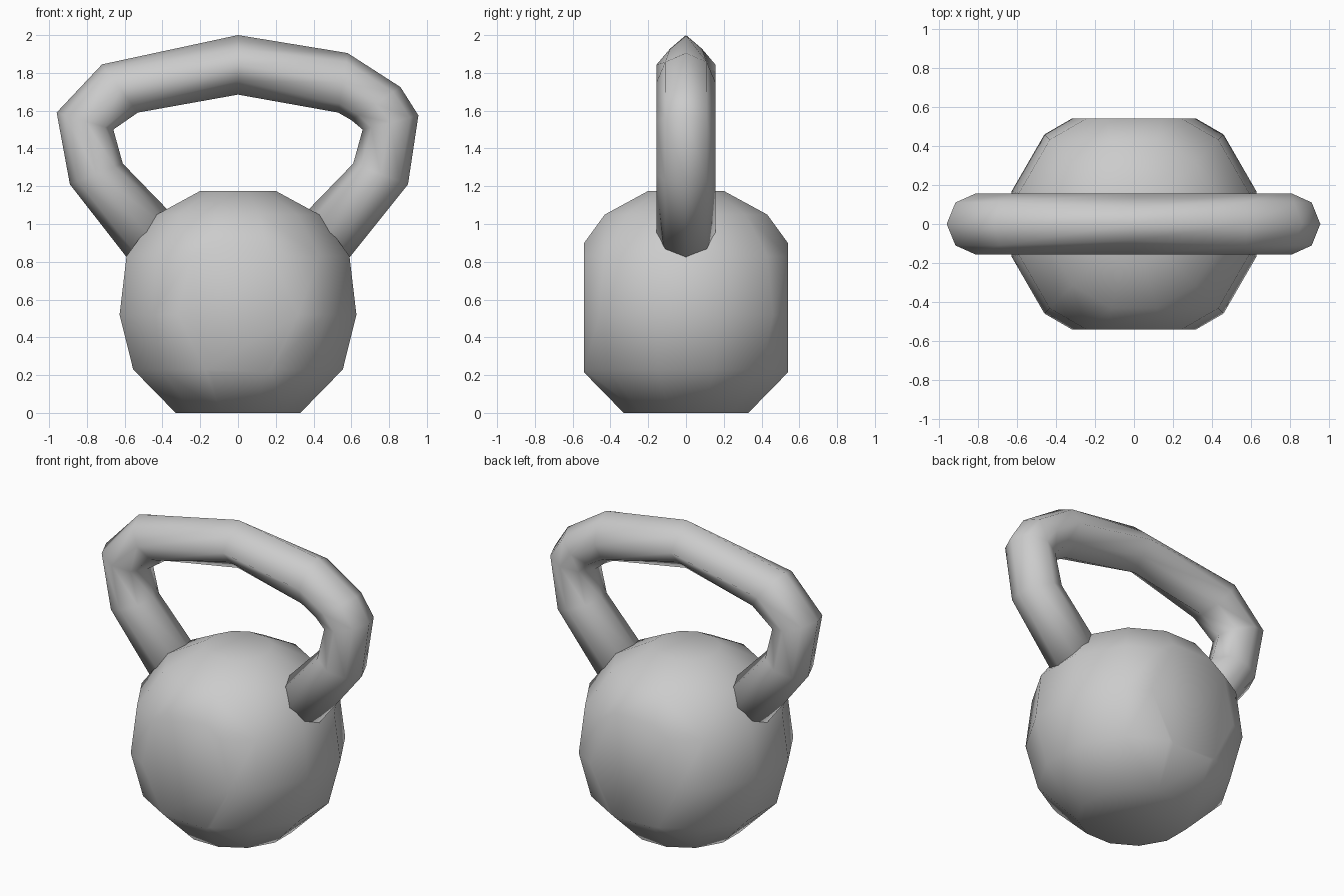
import bpy, bmesh, math
from mathutils import Vector

if "Cube" in bpy.data.objects:
    bpy.data.objects.remove(bpy.data.objects["Cube"])


def loft(bm, rings):
    """Skin a list of closed point rings and cap both ends."""
    loops = [[bm.verts.new(p) for p in ring] for ring in rings]
    for a, b in zip(loops, loops[1:]):
        n = len(a)
        for i in range(n):
            j = (i + 1) % n
            bm.faces.new((a[i], a[j], b[j], b[i]))
    bm.faces.new(loops[0])
    bm.faces.new(loops[-1])


def finish(bm, name):
    bmesh.ops.recalc_face_normals(bm, faces=bm.faces[:])
    for f in bm.faces:
        f.smooth = True
    mesh = bpy.data.meshes.new(name)
    bm.to_mesh(mesh)
    bm.free()
    obj = bpy.data.objects.new(name, mesh)
    bpy.context.collection.objects.link(obj)
    return obj


# Body: low-poly ball with flat base, front and back trimmed flat
SIDES = 12
half_step = math.pi / SIDES
profile = [(0.33, 0.0), (0.555, 0.23), (0.627, 0.52),
           (0.59, 0.83), (0.43, 1.05), (0.2, 1.175)]
rings = []
for half_width, z in profile:
    r = half_width / math.cos(half_step)
    rings.append([(r * math.cos(half_step * (2 * i + 1)),
                   r * math.sin(half_step * (2 * i + 1)), z)
                  for i in range(SIDES)])
bm = bmesh.new()
loft(bm, rings)
for s in (-1, 1):
    bmesh.ops.bisect_plane(bm, geom=bm.verts[:] + bm.edges[:] + bm.faces[:],
                           plane_co=(0, s * 0.54, 0), plane_no=(0, s, 0),
                           clear_outer=True)
    bmesh.ops.holes_fill(bm, edges=bm.edges[:], sides=0)
finish(bm, "body")

# Handle: stations of (outer x, outer z, inner x, inner z, corner fullness)
stations = [
    (-0.52, 0.735, -0.28, 0.98, 0.7),
    (-0.89, 1.21, -0.61, 1.32, 0.7),
    (-0.96, 1.59, -0.66, 1.50, 0.7),
    (-0.72, 1.845, -0.53, 1.59, 0.7),
    (0.0, 2.0, 0.0, 1.685, 0.54),
    (0.58, 1.905, 0.53, 1.59, 0.7),
    (0.86, 1.725, 0.60, 1.55, 0.7),
    (0.955, 1.575, 0.66, 1.50, 0.7),
    (0.90, 1.21, 0.61, 1.32, 0.7),
    (0.52, 0.735, 0.28, 0.98, 0.7),
]
rings = []
for ox, oz, ix, iz, k in stations:
    outer, inner = Vector((ox, 0, oz)), Vector((ix, 0, iz))
    centre, radial = (outer + inner) / 2, (outer - inner) / 2
    side = Vector((0, 0.157, 0))
    section = [(1, 0), (k, k), (0, 1), (-k, k), (-1, 0), (-k, -k), (0, -1), (k, -k)]
    rings.append([centre + radial * u + side * v for u, v in section])
bm = bmesh.new()
loft(bm, rings)
finish(bm, "handle")
